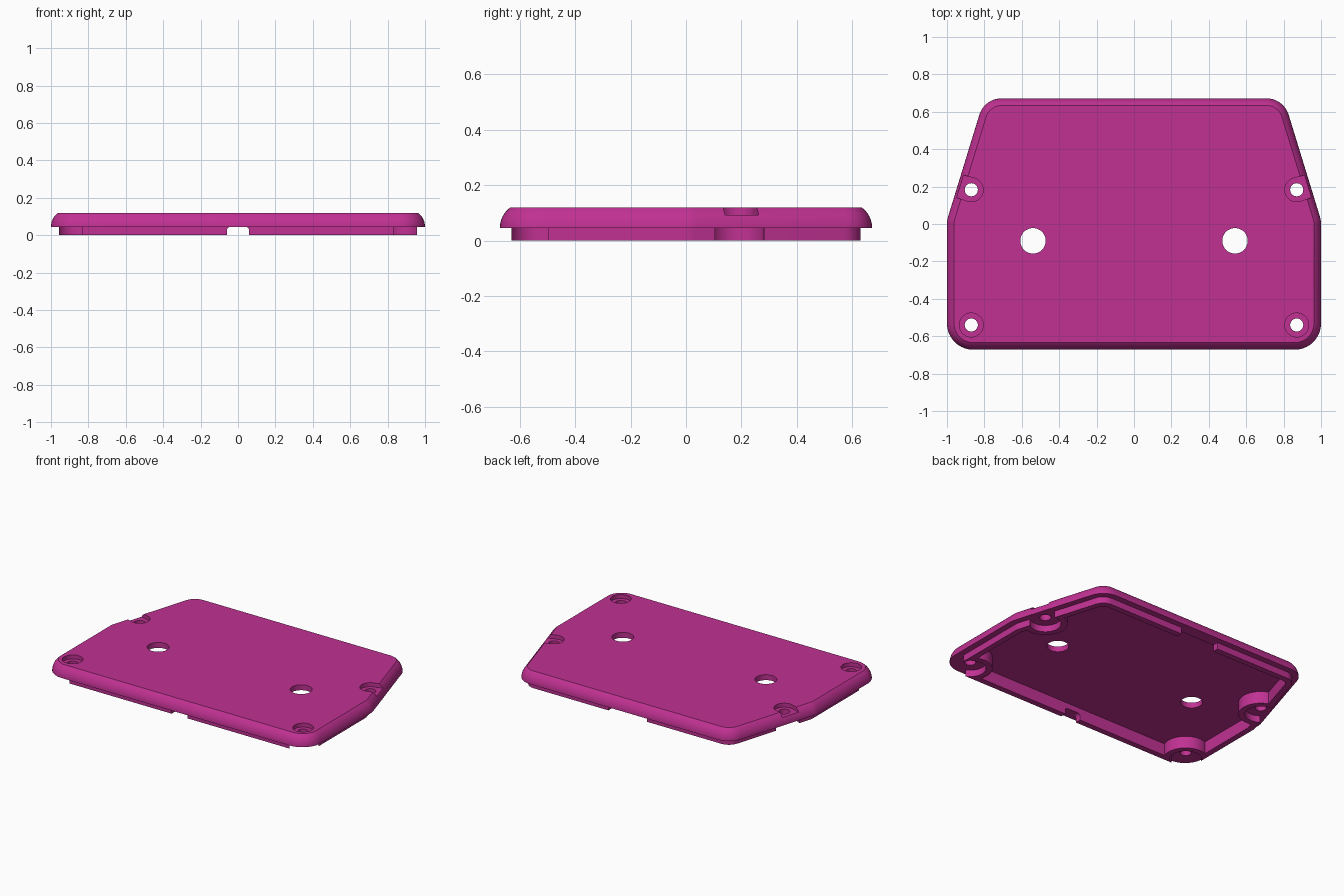
import bpy, bmesh, math
from mathutils import Vector

if "Cube" in bpy.data.objects:
    bpy.data.objects.remove(bpy.data.objects["Cube"])

# One plastic colour
plastic = bpy.data.materials.new("magenta_plastic")
plastic.diffuse_color = (0.53, 0.031, 0.29, 1)
plastic.use_nodes = True
plastic.node_tree.nodes["Principled BSDF"].inputs["Base Color"].default_value = plastic.diffuse_color

# Lid outline corners (counter-clockwise) with corner radii
CORNERS = [(-1, -0.672, 0.14), (1, -0.672, 0.14), (1, 0.02, 0.14),
           (0.80, 0.672, 0.125), (-0.80, 0.672, 0.125), (-1, 0.02, 0.14)]
SCREWS = [(s * 0.87, y) for s in (-1, 1) for y in (-0.54, 0.183)]
STEPS = 10
RIM, TOP, CEILING, LIP, WALL = 0.045, 0.12, 0.083, 0.042, 0.04


def outline(inset):
    """Rounded outline moved inward by inset."""
    pts = [Vector(c[:2]) for c in CORNERS]
    n, loop = len(pts), []
    for i, p in enumerate(pts):
        d1 = (p - pts[i - 1]).normalized()
        d2 = (pts[(i + 1) % n] - p).normalized()
        n1, n2 = Vector((-d1.y, d1.x)), Vector((-d2.y, d2.x))
        bis = (n1 + n2).normalized()
        r = CORNERS[i][2]
        centre = p + bis * (r / bis.dot(n1))
        a1 = math.atan2(-n1.y, -n1.x)
        turn = n1.angle(n2)
        for k in range(STEPS + 1):
            a = a1 + turn * k / STEPS
            loop.append(centre + Vector((math.cos(a), math.sin(a))) * (r - inset))
    return loop


def make(name, bm):
    bmesh.ops.recalc_face_normals(bm, faces=bm.faces)
    me = bpy.data.meshes.new(name)
    bm.to_mesh(me)
    bm.free()
    me.materials.append(plastic)
    ob = bpy.data.objects.new(name, me)
    bpy.context.collection.objects.link(ob)
    return ob


def loft(name, rings):
    """Closed solid through rings of 3D points."""
    bm = bmesh.new()
    vs = [[bm.verts.new(p) for p in ring] for ring in rings]
    n = len(vs[0])
    for a, b in zip(vs, vs[1:]):
        for i in range(n):
            j = (i + 1) % n
            bm.faces.new((a[i], a[j], b[j], b[i]))
    bm.faces.new(vs[0][::-1])
    bm.faces.new(vs[-1])
    return make(name, bm)


def ring(inset, z):
    return [(p.x, p.y, z) for p in outline(inset)]


def cylinder(name, x, y, r, z0, z1, n=48):
    circle = [(x + r * math.cos(2 * math.pi * i / n),
               y + r * math.sin(2 * math.pi * i / n)) for i in range(n)]
    return loft(name, [[(px, py, z) for px, py in circle] for z in (z0, z1)])


def boolean(ob, tool, op):
    mod = ob.modifiers.new(op, 'BOOLEAN')
    mod.operation, mod.object, mod.solver = op, tool, 'EXACT'
    bpy.context.view_layer.objects.active = ob
    bpy.ops.object.modifier_apply(modifier=mod.name)
    bpy.data.objects.remove(tool, do_unlink=True)


# Lid shell: ceiling, lip inside, lip outside, rim, curved edge, top
shell = [ring(LIP + WALL, CEILING), ring(LIP + WALL, 0), ring(LIP, 0),
         ring(LIP, RIM), ring(0, RIM)]
ARC_R, ARC_END = 0.093, math.radians(53.7)
for k in range(1, 9):
    a = ARC_END * k / 8
    z = TOP if k == 8 else RIM + ARC_R * math.sin(a)
    shell.append(ring(ARC_R * (1 - math.cos(a)), z))
lid = loft("lid", shell)

# Bosses that carry the lip around each screw
for x, y in SCREWS:
    boss = cylinder("screw_boss", x, y, 0.138, 0, 0.1)
    boolean(boss, loft("boss_limit", [ring(0.05, -0.1), ring(0.05, 0.2)]), 'INTERSECT')
    boolean(lid, boss, 'UNION')

# Round recesses below, screw holes and counterbores above
for x, y in SCREWS:
    boolean(lid, cylinder("post_recess", x, y, 0.098, -0.1, RIM), 'DIFFERENCE')
    boolean(lid, cylinder("screw_hole", x, y, 0.035, -0.1, 0.3), 'DIFFERENCE')
    boolean(lid, cylinder("counterbore", x, y, 0.064, 0.093, 0.3), 'DIFFERENCE')

# Side channels where the rear counterbores run out through the sloped edge
for s in (-1, 1):
    c = Vector((s * 0.87, 0.183))
    out = Vector((s * 0.956, 0.293))
    side = Vector((-out.y, out.x)) * 0.0635
    quad = [c - side, c + out * 0.3 - side, c + out * 0.3 + side, c + side]
    boolean(lid, loft("edge_channel", [[(p.x, p.y, z) for p in quad]
                                       for z in (0.093, 0.3)]), 'DIFFERENCE')

# Two large through holes
for s in (-1, 1):
    boolean(lid, cylinder("large_hole", s * 0.54, -0.09, 0.068, -0.1, 0.3), 'DIFFERENCE')

# Front cable notch with rounded top corners
arch = [(-0.06, -0.1), (0.06, -0.1)]
for cx, a0 in ((0.04, 0), (-0.04, 90)):
    for k in range(6):
        a = math.radians(a0 + 18 * k)
        arch.append((cx + 0.02 * math.cos(a), RIM - 0.02 + 0.02 * math.sin(a)))
boolean(lid, loft("front_notch", [[(x, y, z) for x, z in arch]
                                  for y in (-0.8, -0.56)]), 'DIFFERENCE')

# Wide gap in the back lip
gap = [(-0.145, 0.56), (0.145, 0.56), (0.145, 0.8), (-0.145, 0.8)]
boolean(lid, loft("back_gap", [[(x, y, z) for x, y in gap]
                               for z in (-0.1, RIM)]), 'DIFFERENCE')

# Smooth curves, crisp edges
bpy.ops.object.select_all(action='DESELECT')
lid.select_set(True)
bpy.context.view_layer.objects.active = lid
bpy.ops.object.shade_smooth_by_angle(angle=math.radians(30))
